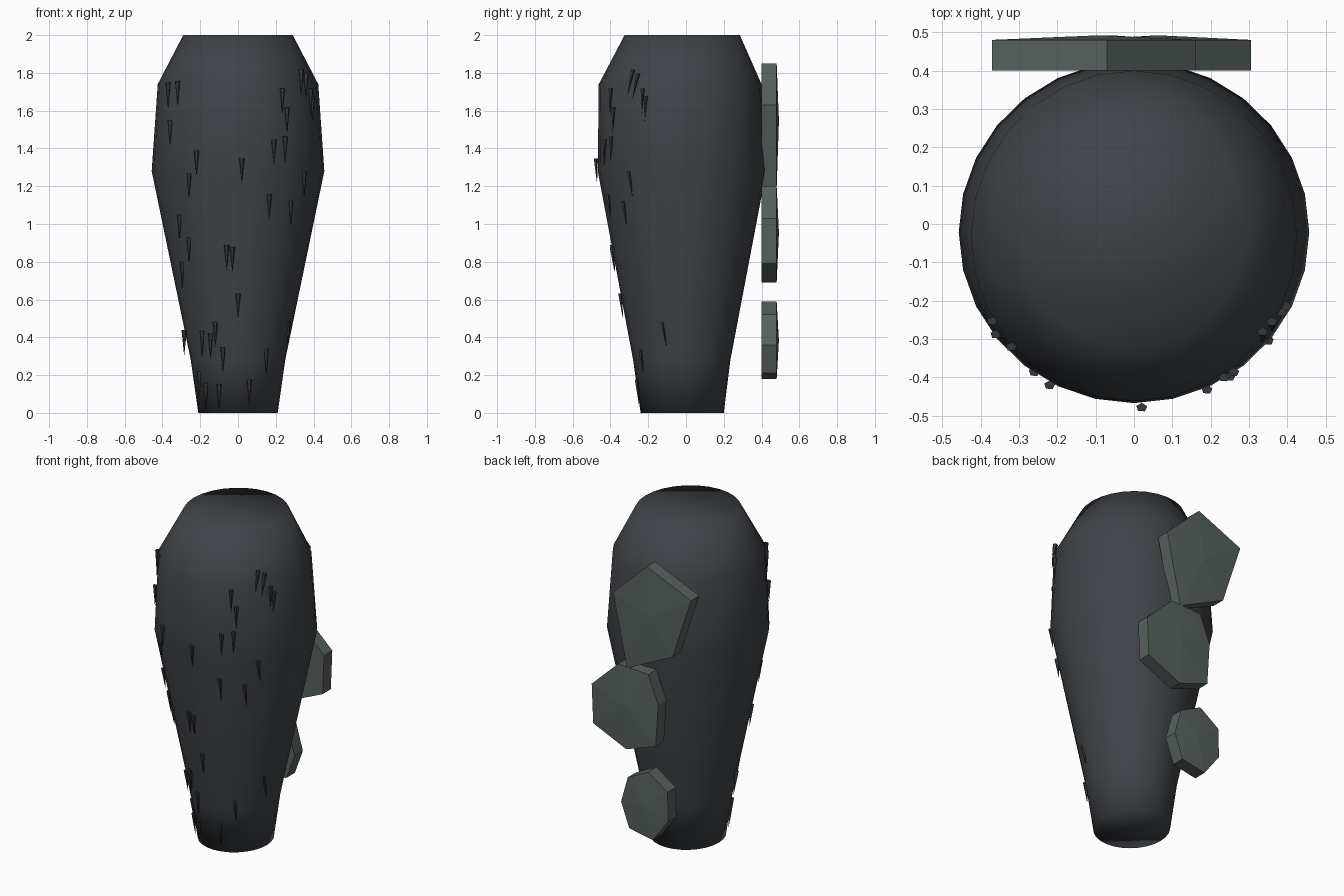
import bpy, bmesh, math
from mathutils import Vector

if "Cube" in bpy.data.objects:
    bpy.data.objects.remove(bpy.data.objects["Cube"])


def material(name, rgb):
    m = bpy.data.materials.new(name)
    m.diffuse_color = (*rgb, 1)
    m.use_nodes = True
    m.node_tree.nodes["Principled BSDF"].inputs["Base Color"].default_value = m.diffuse_color
    return m


DARK = material("charcoal", (0.050, 0.055, 0.064))
HAIR = material("dark bristle", (0.036, 0.040, 0.046))
ROCK = material("grey green stone", (0.095, 0.122, 0.112))


def finish(bm, name, mat):
    bmesh.ops.recalc_face_normals(bm, faces=bm.faces)
    me = bpy.data.meshes.new(name)
    bm.to_mesh(me)
    bm.free()
    me.materials.append(mat)
    ob = bpy.data.objects.new(name, me)
    bpy.context.collection.objects.link(ob)
    return ob


# body rings: z, half width x, front y, back y
RINGS = [(0, .21, -.24, .20), (.28, .25, -.28, .235), (1.28, .457, -.467, .425),
         (1.74, .425, -.462, .40), (2.0, .29, -.325, .285)]
SIDES = 28


def section(z):
    """Half width, half depth and centre y of the body at height z."""
    for a, b in zip(RINGS, RINGS[1:]):
        if z <= b[0]:
            break
    t = (z - a[0]) / (b[0] - a[0])
    w, f, k = (a[i] + (b[i] - a[i]) * t for i in (1, 2, 3))
    return w, (k - f) / 2, (k + f) / 2


# tapered limb body
bm = bmesh.new()
loops = []
for z, *_ in RINGS:
    w, d, c = section(z)
    angles = [2 * math.pi * i / SIDES for i in range(SIDES)]
    loops.append([bm.verts.new((w * math.cos(a), c + d * math.sin(a), z)) for a in angles])
for lo, hi in zip(loops, loops[1:]):
    for i in range(SIDES):
        j = (i + 1) % SIDES
        bm.faces.new((lo[i], lo[j], hi[j], hi[i]))
bm.faces.new(loops[0][::-1])
bm.faces.new(loops[-1])
for f in bm.faces:
    f.smooth = True
finish(bm, "limb_body", DARK)

# bristles on the front: x, middle z
SPOTS = [(-.37, 1.68), (-.32, 1.69), (-.36, 1.48), (-.22, 1.32), (-.26, 1.2), (-.31, .98),
         (-.26, .86), (-.295, .73), (-.06, .82), (-.03, .81), (0, .565), (-.12, .415),
         (-.19, .365), (-.145, .355), (-.08, .28), (-.285, .37), (-.205, .155), (-.17, .09),
         (-.1, .085), (.06, .11), (.15, .27), (.265, .415), (.02, 1.28), (.19, 1.38),
         (.25, 1.395), (.35, 1.21), (.165, 1.09), (.28, 1.055), (.235, 1.65), (.26, 1.55),
         (.335, 1.75), (.36, 1.73), (.385, 1.65), (.395, 1.61)]


def on_front(x, z):
    w, d, c = section(z)
    return c - d * math.sqrt(max(0, 1 - (x / w) ** 2))


bm = bmesh.new()
for x, z in SPOTS:
    w = section(z)[0]
    xc = max(-w * .99, min(w * .99, x))
    y = on_front(xc, z) - .008
    lean = max(-.03, min(.03, (on_front(xc * .8, z - .07) - on_front(xc * .8, max(0, z) + .07)) * .6))
    top, tip = Vector((x, y - lean / 2, z + .068)), Vector((x, y + lean / 2, z - .068))
    base = [bm.verts.new(top + Vector((.015 * math.cos(a), .012 * math.sin(a), 0)))
            for a in (2 * math.pi * (i + .2) / 5 for i in range(5))]
    point = bm.verts.new(tip)
    bm.faces.new(base)
    for i in range(5):
        bm.faces.new((base[i], point, base[(i + 1) % 5]))
finish(bm, "front_bristles", HAIR)


# stone plates at the back: outline in x, z with a slightly raised middle
def plate(name, outline):
    bm = bmesh.new()
    back = [bm.verts.new((x, .40, z)) for x, z in outline]
    front = [bm.verts.new((x, .48, z)) for x, z in outline]
    n = len(outline)
    mid = bm.verts.new((sum(p[0] for p in outline) / n, .492, sum(p[1] for p in outline) / n))
    bm.faces.new(back)
    for i in range(n):
        j = (i + 1) % n
        bm.faces.new((back[i], back[j], front[j], front[i]))
        bm.faces.new((front[i], front[j], mid))
    finish(bm, name, ROCK)


plate("upper_stone_plate", [(-.07, 1.85), (.16, 1.63), (.065, 1.19), (-.245, 1.34), (-.37, 1.72)])
plate("middle_stone_plate", [(.305, 1.03), (.126, 1.2), (-.08, 1.19), (-.147, 1.02),
                             (-.13, .76), (.07, .69), (.295, .79)])
plate("lower_stone_plate", [(.105, .36), (.06, .52), (-.08, .59), (-.21, .5),
                            (-.215, .32), (-.11, .18), (.05, .21)])
